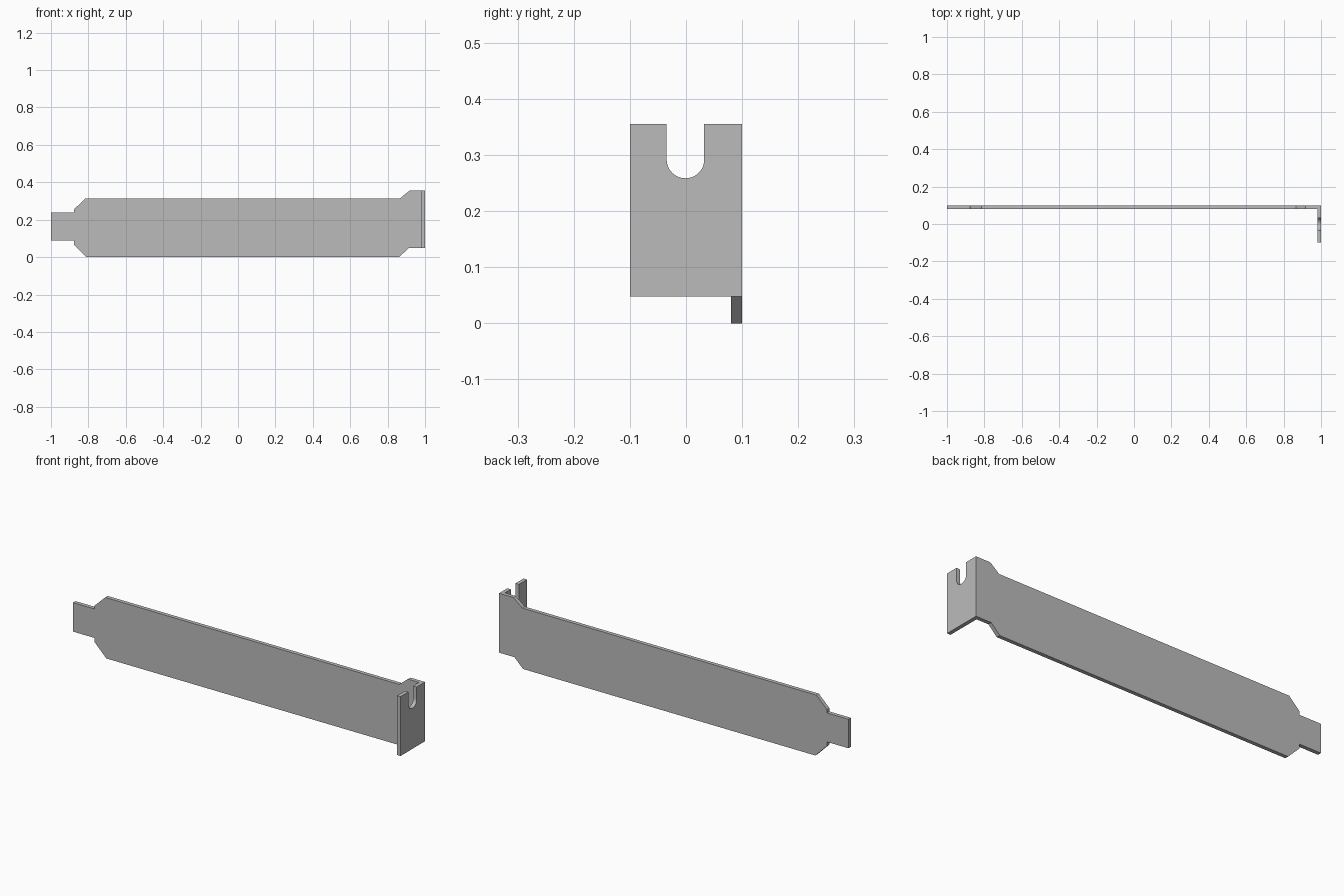
import bpy, bmesh, math
from mathutils import Vector

cube = bpy.data.objects.get("Cube")
if cube:
    bpy.data.objects.remove(cube)

metal = bpy.data.materials.new("grey metal")
metal.use_nodes = True
colour = (0.5, 0.5, 0.5, 1)
metal.diffuse_color = colour
metal.node_tree.nodes["Principled BSDF"].inputs["Base Color"].default_value = colour

THICK = 0.02


def sheet(name, outline, push):
    """Extrude a flat outline into sheet metal along the push vector."""
    bm = bmesh.new()
    face = bm.faces.new([bm.verts.new(p) for p in outline])
    ext = bmesh.ops.extrude_face_region(bm, geom=[face], use_keep_orig=True)
    verts = [g for g in ext["geom"] if isinstance(g, bmesh.types.BMVert)]
    bmesh.ops.translate(bm, verts=verts, vec=Vector(push))
    bmesh.ops.recalc_face_normals(bm, faces=bm.faces)
    mesh = bpy.data.meshes.new(name)
    bm.to_mesh(mesh)
    bm.free()
    mesh.materials.append(metal)
    obj = bpy.data.objects.new(name, mesh)
    bpy.context.collection.objects.link(obj)
    return obj


# Long cover plate with a narrow tab at one end and a raised neck at the other
inner = 1 - THICK
top = [(-1, 0.238), (-0.877, 0.238), (-0.877, 0.255), (-0.816, 0.314),
       (0.866, 0.314), (0.917, 0.355), (inner, 0.355)]
bottom = [(inner, 0.048), (0.912, 0.048), (0.862, 0), (-0.81, 0),
          (-0.877, 0.067), (-0.877, 0.088), (-1, 0.088)]
sheet("cover_plate", [(x, 0.1, z) for x, z in top + bottom], (0, -THICK, 0))

# Bent mounting flange with a round-bottomed screw slot
radius, slot_y, slot_z, steps = 0.0335, -0.001, 0.292, 24
slot = [(slot_y - radius, 0.355)]
for i in range(steps + 1):
    a = math.pi * (1 + i / steps)
    slot.append((slot_y + radius * math.cos(a), slot_z + radius * math.sin(a)))
slot.append((slot_y + radius, 0.355))
flange = [(-0.1, 0.048), (-0.1, 0.355)] + slot + [(0.1, 0.355), (0.1, 0.048)]
flange_obj = sheet("mounting_flange", [(1, y, z) for y, z in flange], (-THICK, 0, 0))

# Smooth the slot curve while keeping the sheet edges sharp
bpy.ops.object.select_all(action="DESELECT")
flange_obj.select_set(True)
bpy.context.view_layer.objects.active = flange_obj
bpy.ops.object.shade_smooth_by_angle(angle=math.radians(30))
